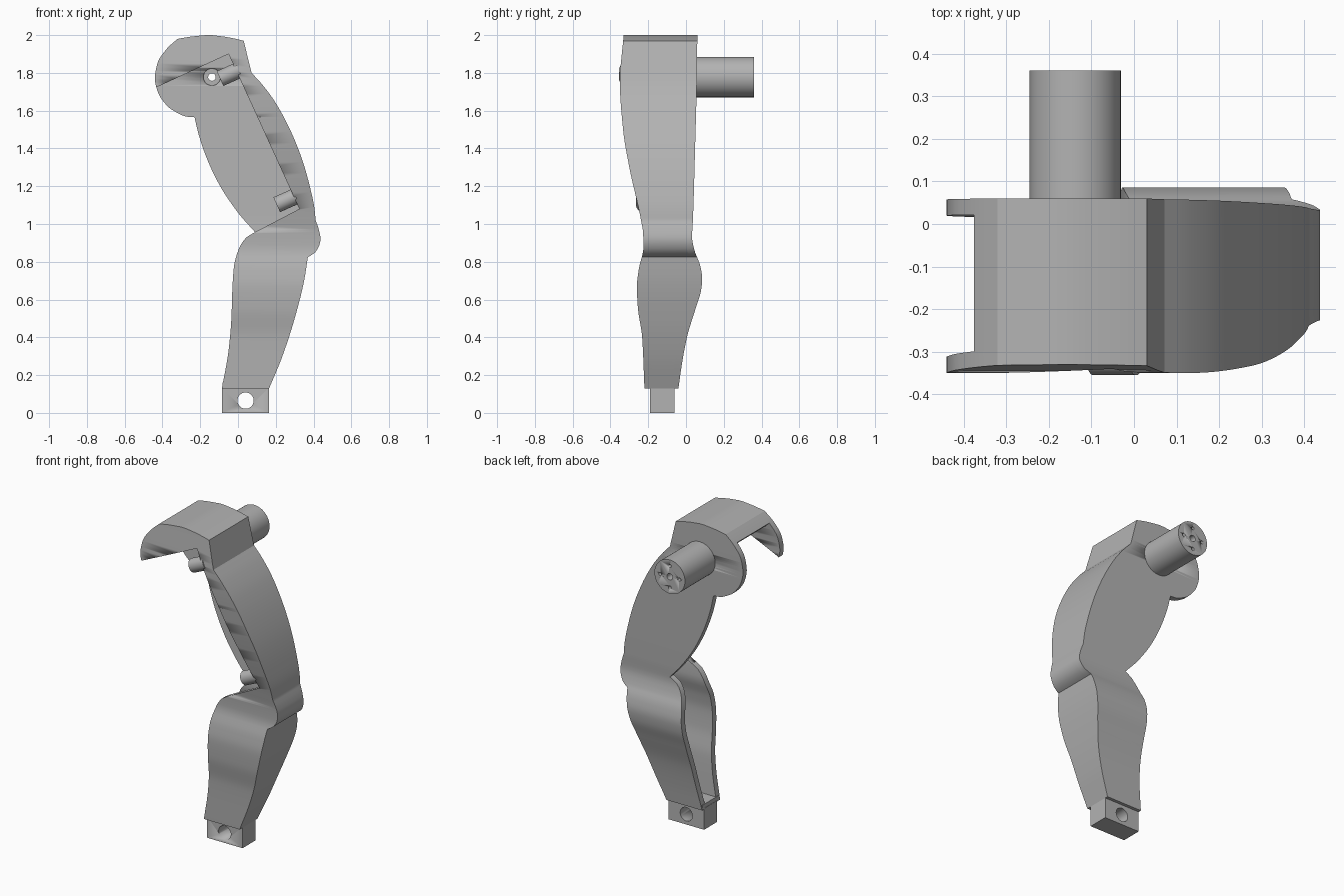
import bpy, bmesh, math
from mathutils import Vector

if "Cube" in bpy.data.objects:
    bpy.data.objects.remove(bpy.data.objects["Cube"])

grey = bpy.data.materials.new("plain_grey")
grey.diffuse_color = (0.45, 0.45, 0.45, 1)
grey.use_nodes = True
grey.node_tree.nodes["Principled BSDF"].inputs["Base Color"].default_value = grey.diffuse_color
T = 0.038  # shell thickness


def curve(points):
    """Monotone smooth interpolation of (z, value) points."""
    p = sorted(points)
    d = [(b[1] - a[1]) / (b[0] - a[0]) for a, b in zip(p, p[1:])]
    m = [d[0]] + [2 * a * b / (a + b) if a * b > 0 else 0 for a, b in zip(d, d[1:])] + [d[-1]]

    def f(z):
        z = min(max(z, p[0][0]), p[-1][0])
        i = max(k for k in range(len(d)) if z >= p[k][0])
        h = p[i + 1][0] - p[i][0]
        t = (z - p[i][0]) / h
        return ((2*t**3 - 3*t*t + 1) * p[i][1] + (t**3 - 2*t*t + t) * h * m[i]
                + (3*t*t - 2*t**3) * p[i + 1][1] + (t**3 - t*t) * h * m[i + 1])
    return f


def pieces(*parts):
    """Join curves at sharp corners; parts are listed from the bottom up."""
    fs = [(max(q[0] for q in p), curve(p)) for p in parts]
    return lambda z: next((f for top, f in fs if z <= top + 1e-6), fs[-1][1])(z)


# Side outlines of the leg, as x over z
left = pieces(
    [(.13, -.085), (.33, -.05), (.5, -.035), (.65, -.03), (.77, -.022), (.87, .005), (.93, .045), (.957, .09)],
    [(.957, .09), (1.06, 0), (1.21, -.1), (1.36, -.17), (1.48, -.21), (1.565, -.23)],
    [(1.565, -.23), (1.568, -.27), (1.585, -.315), (1.62, -.37), (1.7, -.425), (1.77, -.44),
     (1.85, -.427), (1.93, -.375), (1.98, -.32)],
    [(1.98, -.32), (1.992, -.25), (2, -.17)])
right = pieces(
    [(.13, .165), (.3, .235), (.5, .3), (.7, .35), (.825, .37)],
    [(.825, .37), (.835, .388), (.86, .418), (.92, .437), (.97, .428), (1.02, .411)],
    [(1.02, .411), (1.08, .405), (1.2, .38), (1.34, .34), (1.49, .28), (1.64, .2), (1.74, .127), (1.8, .072)],
    [(1.8, .072), (1.97, .03)],
    [(1.97, .03), (1.982, -.02), (1.993, -.08), (2, -.14)])
# Front and back surfaces, as y over z
front = curve([(.13, -.22), (.4, -.232), (.56, -.255), (.67, -.26), (.76, -.25), (.88, -.225), (.95, -.227),
               (1.03, -.24), (1.3, -.3), (1.5, -.333), (1.75, -.35), (2, -.33)])
back = curve([(.13, -.04), (.25, -.023), (.4, .005), (.55, .05), (.65, .08), (.71, .086), (.78, .075),
              (.86, .045), (.93, .032), (1.03, .037), (1.4, .048), (1.8, .058), (2, .06)])
keys = [.825, .835, .957, 1.02, 1.565, 1.568, 1.575, 1.8, 1.97, 1.98, 1.985, 1.992, 1.997, 2]
rows = sorted(set(keys + [round(.13 + .02 * i, 3) for i in range(93)]))


def finish(name, bm):
    bmesh.ops.recalc_face_normals(bm, faces=bm.faces)
    me = bpy.data.meshes.new(name)
    bm.to_mesh(me)
    bm.free()
    me.materials.append(grey)
    ob = bpy.data.objects.new(name, me)
    bpy.context.collection.objects.link(ob)
    bpy.context.view_layer.objects.active = ob
    bpy.ops.object.select_all(action='DESELECT')
    ob.select_set(True)
    bpy.ops.object.shade_smooth_by_angle(angle=math.radians(25))
    return ob


def loft(name, rings):
    bm = bmesh.new()
    rs = [[bm.verts.new(c) for c in ring] for ring in rings]
    n = len(rs[0])
    for a, b in zip(rs, rs[1:]):
        for i in range(n):
            j = (i + 1) % n
            bm.faces.new((a[i], a[j], b[j], b[i]))
    bm.faces.new(rs[0])
    bm.faces.new(rs[-1])
    return finish(name, bm)


def box(name, x0, x1, y0, y1, z0, z1):
    return loft(name, [[(x0, y0, z), (x1, y0, z), (x1, y1, z), (x0, y1, z)] for z in (z0, z1)])


def rod(name, a, b, r, n=40):
    a, b = Vector(a), Vector(b)
    q = (b - a).to_track_quat('Z', 'Y')
    ring = [q @ Vector((r * math.cos(k * math.tau / n), r * math.sin(k * math.tau / n), 0)) for k in range(n)]
    return loft(name, [[c + v for v in ring] for c in (a, b)])


def cut(ob, cutter):
    cutter.hide_render = True
    cutter.hide_set(True)
    m = ob.modifiers.new("cut", 'BOOLEAN')
    m.operation, m.object, m.solver = 'DIFFERENCE', cutter, 'EXACT'


def plate(name, y_of, step):
    return loft(name, [[(left(z), y_of(z), z), (right(z), y_of(z), z),
                        (right(z), y_of(z) + step, z), (left(z), y_of(z) + step, z)] for z in rows])


# Shaped front and back plates running the whole leg
front_plate = plate("front_plate", front, T)
back_plate = plate("back_plate", back, -T)

# Access opening in the front plate
opening = [(-.7, 1.6), (-.05, 1.9), (.325, 1.08), (.09, .957), (-.7, .957)]
cut(front_plate, loft("opening_cutter", [[(x, y, z) for x, z in opening] for y in (-.6, -.15)]))

# Outer wall along the right edge and over the roof
path = [(right(z), z) for z in rows] + [(left(z), z) for z in reversed(rows) if z >= 1.93]
rings = []
for i, (x, z) in enumerate(path):
    (x0, z0), (x1, z1) = path[max(i - 1, 0)], path[min(i + 1, len(path) - 1)]
    n = Vector((z0 - z1, x1 - x0)).normalized() * T
    f, b = front(z) + T, back(z) - T
    rings.append([(x, f, z), (x, b, z), (x + n.x, b, z + n.y), (x + n.x, f, z + n.y)])
loft("outer_wall", rings)

# Ankle floor and drilled foot block
box("ankle_floor", -.083, .16, -.215, -.045, .131, .16)
foot = box("foot_block", -.085, .165, -.19, -.06, 0, .135)
cut(foot, rod("foot_hole_cutter", (.04, -.3, .065), (.04, .1, .065), .043))

# Hip motor with shaft bore and screw holes
hx, hz = -.138, 1.778
motor = rod("hip_motor", (hx, .05, hz), (hx, .36, hz), .107, 64)
cut(motor, rod("bore_cutter", (hx, -.1, hz), (hx, .5, hz), .02, 24))
for k in range(4):
    sx, sz = hx + .068 * math.cos(k * math.pi / 2), hz + .068 * math.sin(k * math.pi / 2)
    cut(motor, rod("screw_cutter", (sx, .32, sz), (sx, .5, sz), .01, 16))
cut(back_plate, rod("shaft_cutter", (hx, -.1, hz), (hx, .2, hz), .045))

# Cover mounting posts on the opening edge
for name, x, y, z in (("upper_post", .005, -.312, 1.815), ("lower_post", .305, -.222, 1.147)):
    rod(name, (x, y, z), (x - .1, y, z - .045), .043)
